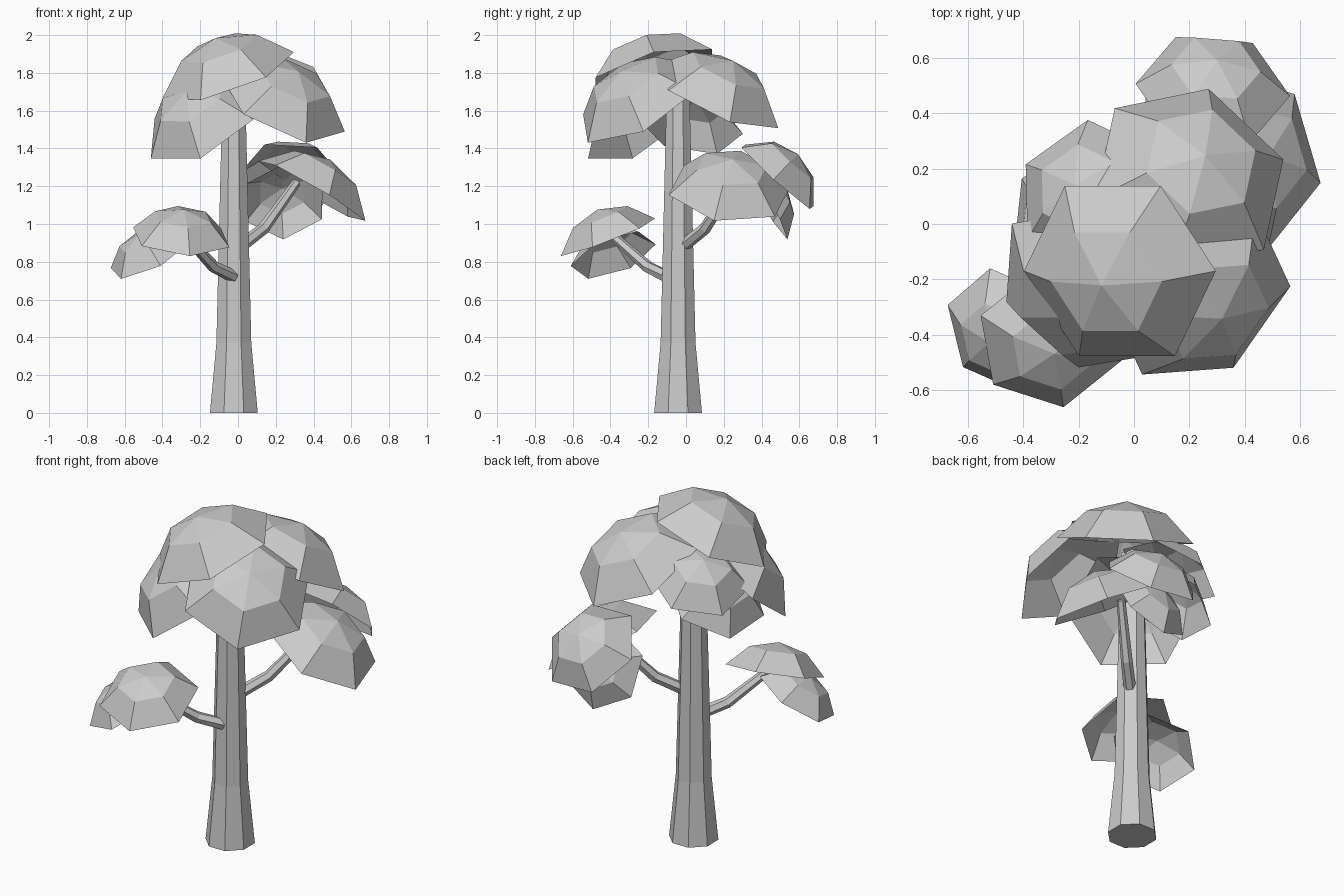
import bpy, bmesh, math
from mathutils import Vector, Matrix

if "Cube" in bpy.data.objects:
    bpy.data.objects.remove(bpy.data.objects["Cube"])


def finish(bm, name):
    bmesh.ops.recalc_face_normals(bm, faces=bm.faces)
    me = bpy.data.meshes.new(name)
    bm.to_mesh(me)
    bm.free()
    ob = bpy.data.objects.new(name, me)
    bpy.context.collection.objects.link(ob)
    return ob


def skin_rings(bm, rings):
    n = len(rings[0])
    for a, b in zip(rings, rings[1:]):
        for i in range(n):
            j = (i + 1) % n
            bm.faces.new((a[i], a[j], b[j], b[i]))


def tube(name, path, radii, sides, spin=0.0):
    """Capped faceted tube along a path."""
    pts = [Vector(p) for p in path]
    bm = bmesh.new()
    rings = []
    for i, (p, r) in enumerate(zip(pts, radii)):
        d = (pts[min(i + 1, len(pts) - 1)] - pts[max(i - 1, 0)]).normalized()
        u = Vector((0, 1, 0)).cross(d).normalized()
        w = d.cross(u)
        angs = [spin + math.tau * k / sides for k in range(sides)]
        rings.append([bm.verts.new(p + r * (math.cos(t) * u + math.sin(t) * w)) for t in angs])
    skin_rings(bm, rings)
    bm.faces.new(rings[0])
    bm.faces.new(rings[-1])
    return finish(bm, name)


def leaf_dome(name, v1, v2, v3):
    """Open six-sided spherical cap placed by three consecutive rim corners."""
    v1, v2, v3 = Vector(v1), Vector(v2), Vector(v3)
    c = v1 + v3 - v2
    n = (v1 - c).cross(v3 - c).normalized()
    if n.z < 0:
        n.negate()
    u = (v2 - c).normalized()
    w = n.cross(u)
    ball = sum((v - c).length for v in (v1, v2, v3)) / 3 / math.sin(math.radians(60))
    base = c - n * ball * 0.5
    bm = bmesh.new()
    rings = []
    for lat in (60, 30):
        a = math.radians(lat)
        rings.append([bm.verts.new(base + ball * (math.cos(a) * n + math.sin(a) * (
            math.cos(k * math.pi / 3) * u + math.sin(k * math.pi / 3) * w))) for k in range(6)])
    skin_rings(bm, rings)
    apex = bm.verts.new(base + ball * n)
    for i in range(6):
        bm.faces.new((rings[1][i], rings[1][(i + 1) % 6], apex))
    ob = finish(bm, name)
    # keep the open shell facing outwards
    if ob.data.polygons[-1].normal.dot(n) < 0:
        ob.data.flip_normals()
    return ob


# Trunk with flared foot
tube("trunk", [(-.022, -.042, 0), (-.022, -.042, .37), (-.022, -.042, 1.76)],
     [.137, .1, .064], 8, math.pi / 8)

# Branches
tube("left_branch", [(-.02, -.10, .72), (-.13, -.205, .775), (-.29, -.40, .95)],
     [.034, .032, .024], 6)
tube("right_branch", [(.01, -.02, .88), (.135, .10, .975), (.31, .26, 1.22)],
     [.034, .032, .024], 6)

# Crown
leaf_dome("crown_top", (.122, -.478, 1.767), (.295, -.17, 1.91), (.122, .138, 1.933))
leaf_dome("crown_front_left", (-.46, -.28, 1.35), (-.20, -.52, 1.345), (.08, -.475, 1.55))
leaf_dome("crown_front_right", (.03, -.545, 1.58), (.36, -.52, 1.43), (.565, -.225, 1.49))
leaf_dome("crown_back_right", (.30, .485, 1.50), (.55, .235, 1.535), (.45, -.087, 1.71))
leaf_dome("crown_back_left", (-.38, -.06, 1.595), (-.39, .215, 1.525), (-.17, .38, 1.565))
leaf_dome("crown_left_low", (-.44, -.09, 1.405), (-.42, .175, 1.36), (-.19, .286, 1.475))

# Right branch foliage
leaf_dome("right_leaves_front", (.56, .48, 1.05), (.67, .15, 1.02), (.50, -.10, 1.145))
leaf_dome("right_leaves_back", (.43, .665, 1.07), (.155, .67, 1.10), (.01, .49, 1.28))
leaf_dome("right_leaves_low", (.455, .49, 1.04), (.24, .53, .93), (.03, .46, 1.01))

# Left branch foliage
leaf_dome("left_leaves_front", (-.51, -.576, .885), (-.255, -.663, .83), (-.045, -.50, .875))
leaf_dome("left_leaves_low", (-.535, -.16, .885), (-.68, -.29, .765), (-.61, -.515, .715))
